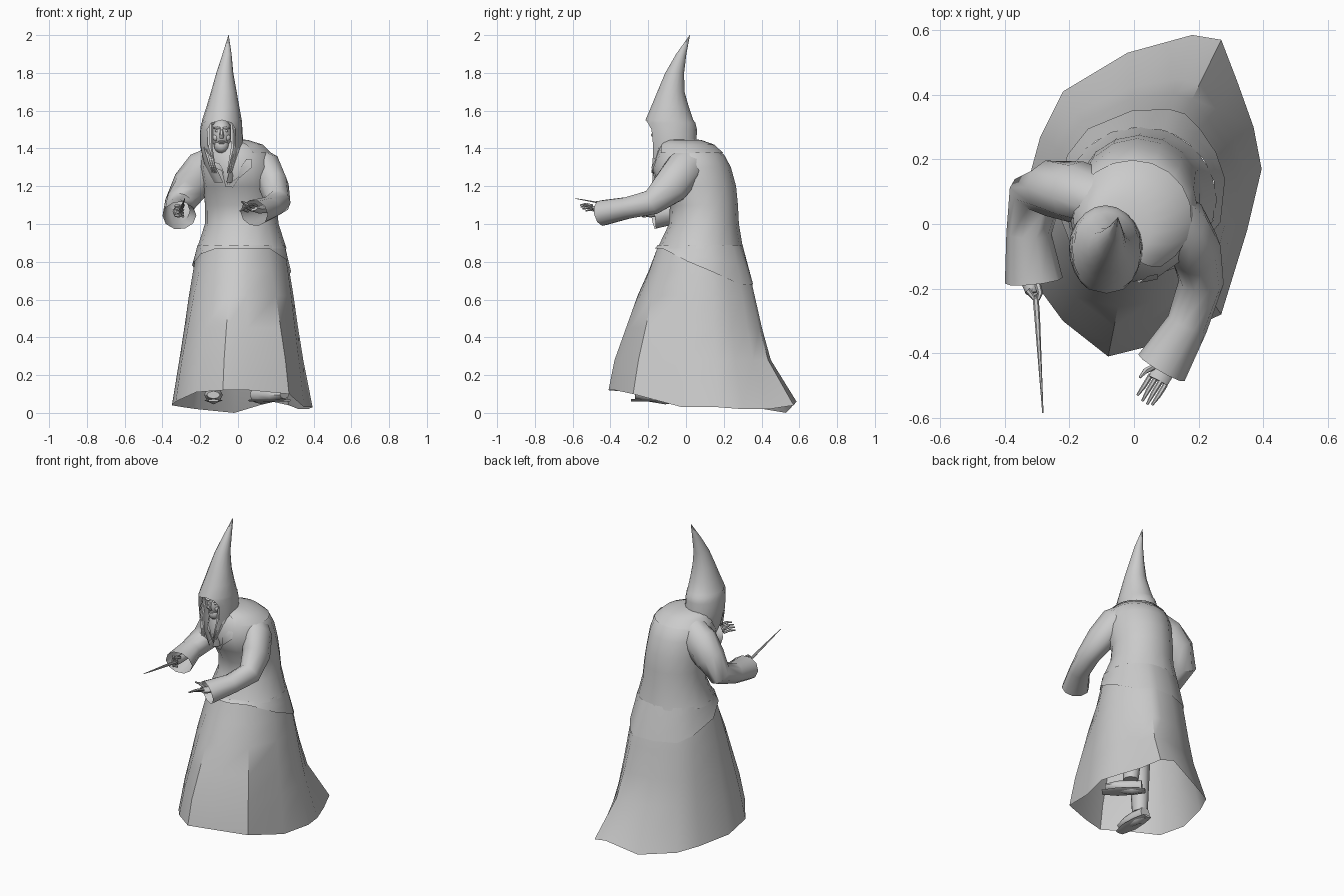
import bpy, bmesh, math
from mathutils import Vector

cube = bpy.data.objects.get("Cube")
if cube:
    bpy.data.objects.remove(cube)

grey = bpy.data.materials.new("plain grey")
grey.use_nodes = True
grey.diffuse_color = (0.6, 0.6, 0.6, 1)
grey.node_tree.nodes["Principled BSDF"].inputs["Base Color"].default_value = (0.6, 0.6, 0.6, 1)


def finish(name, bm, angle=45):
    mesh = bpy.data.meshes.new(name)
    bmesh.ops.recalc_face_normals(bm, faces=bm.faces)
    bm.to_mesh(mesh)
    bm.free()
    mesh.materials.append(grey)
    obj = bpy.data.objects.new(name, mesh)
    bpy.context.collection.objects.link(obj)
    bpy.ops.object.select_all(action="DESELECT")
    obj.select_set(True)
    bpy.context.view_layer.objects.active = obj
    bpy.ops.object.shade_smooth_by_angle(angle=math.radians(angle))
    return obj


def loft(name, rings, closed=True, caps=False, angle=45):
    """Skin a list of equally long point rings."""
    bm = bmesh.new()
    rows = [[bm.verts.new(p) for p in ring] for ring in rings]
    n = len(rows[0])
    for low, high in zip(rows, rows[1:]):
        for i in range(n if closed else n - 1):
            j = (i + 1) % n
            bm.faces.new((low[i], low[j], high[j], high[i]))
    if caps:
        bm.faces.new(rows[0])
        bm.faces.new(rows[-1])
    bmesh.ops.remove_doubles(bm, verts=bm.verts, dist=0.0005)
    return finish(name, bm, angle)


def tube(name, path, sides=8, caps=True, angle=50):
    """Path entries: x, y, z, half width, half thickness."""
    pts = [Vector(p[:3]) for p in path]
    rings = []
    for k, p in enumerate(path):
        t = (pts[min(k + 1, len(pts) - 1)] - pts[max(k - 1, 0)]).normalized()
        up = t.cross(Vector((1, 0, 0))).normalized()
        side = up.cross(t)
        turn = [math.tau * i / sides for i in range(sides)]
        rings.append([pts[k] + side * p[3] * math.cos(a) + up * p[-1] * math.sin(a) for a in turn])
    return loft(name, rings, True, caps, angle)


def ball(name, loc, radii, seg=12):
    bm = bmesh.new()
    bmesh.ops.create_uvsphere(bm, u_segments=seg, v_segments=seg * 2 // 3, radius=1)
    for v in bm.verts:
        v.co = Vector(c + r * x for c, r, x in zip(loc, radii, v.co))
    return finish(name, bm, 60)


# skirt: uneven hem blended up into an elliptical waist
HEM = [(-.08, -.41, .12), (.06, -.375, .12), (.27, -.28, .1), (.35, -.02, .03), (.395, .17, .03),
       (.37, .3, .02), (.32, .44, .02), (.27, .57, .04), (.18, .585, .06), (-.02, .53, 0),
       (-.22, .41, .02), (-.29, .27, .03), (-.35, .05, .04), (-.33, -.15, .06), (-.22, -.3, .11)]
LEVELS = [.1, .28, .45, .62, .75, .88]
FRONT = [1, .88, .65, .42, .2, 0]
BACK = [1, .54, .38, .25, .15, 0]
WAIST = Vector((.02, .075, 0))


def spread(z, table):
    for k in range(len(LEVELS) - 1):
        if z <= LEVELS[k + 1]:
            f = max(0, (z - LEVELS[k]) / (LEVELS[k + 1] - LEVELS[k]))
            return table[k] + f * (table[k + 1] - table[k])
    return 0


def skirt_point(hem, z, grow=1.0):
    a = math.atan2(hem[1] - WAIST.y, hem[0] - WAIST.x)
    back = min(1, max(0, (hem[1] + .4) / .9))
    w = spread(z, FRONT) * (1 - back) + spread(z, BACK) * back
    waist = WAIST + Vector((.235 * math.cos(a), .225 * math.sin(a), 0))
    p = WAIST + (waist.lerp(Vector((hem[0], hem[1], 0)), w) - WAIST) * grow
    return Vector((p.x, p.y, z))


loft("skirt", [HEM] + [[skirt_point(h, z) for h in HEM] for z in LEVELS[1:]], angle=40)

# coat tail: loose layer over the skirt, longer at the back
tail = []
for f in (1, .5, 0):
    row = []
    for h in HEM:
        back = min(1, max(0, (h[1] + .25) / .65))
        row.append(skirt_point(h, .89 - (.02 + .19 * back) * f, 1 + (.06 - .04 * back) * f))
    tail.append(row)
loft("coat_tail", tail, angle=40)


def oval(z, cx, cy, rx, ry, gap=0, n=16):
    """Oval ring starting at the front; gap leaves it open there."""
    g = math.radians(gap)
    steps = [g + (math.tau - 2 * g) * i / n for i in range(n + 1)]
    return [Vector((cx + rx * math.sin(a), cy - ry * math.cos(a), z)) for a in steps]


# torso, hunched forward to the shoulders and closed under the hood
torso = loft("torso", [oval(*r) for r in (
    (.87, .02, .075, .237, .227), (1, .02, .095, .195, .185), (1.1, .015, .095, .19, .18),
    (1.2, .01, .06, .193, .205), (1.3, 0, .03, .2, .208), (1.365, -.005, .025, .185, .178),
    (1.41, -.015, .005, .15, .145), (1.435, -.03, -.015, .1, .1),
    (1.445, -.05, -.03, .001, .001))], closed=False)

# shoulder cowl lying close over the torso
loft("shoulder_cowl", [oval(*r) for r in (
    (1.375, -.005, .022, .184, .176, 28), (1.42, -.018, .003, .15, .147, 25),
    (1.445, -.045, -.015, .1, .095, 20), (1.45, -.06, -.03, .05, .05, 20))], closed=False)

# pointed hood, open around the face
loft("hood", [oval(*r) for r in (
    (1.22, -.07, -.06, .06, .12, 8), (1.32, -.08, -.06, .1, .13, 27),
    (1.42, -.087, -.075, .115, .13, 40), (1.5, -.088, -.08, .112, .138, 42),
    (1.535, -.087, -.085, .108, .135, 30), (1.55, -.085, -.088, .105, .127),
    (1.62, -.08, -.085, .087, .1), (1.7, -.075, -.08, .068, .072), (1.8, -.07, -.06, .045, .05),
    (1.9, -.058, -.025, .024, .027), (2, -.05, .02, .001, .001))], closed=False)

# head and face
FX = -.087
ball("head", (FX, -.09, 1.475), (.056, .075, .085), 16)
ball("jaw", (FX, -.115, 1.415), (.04, .045, .042))
tube("neck", [(FX, -.05, 1.3, .05, .05), (FX, -.06, 1.44, .045, .045)])
tube("nose", [(FX, -.16, 1.5, .007, .007), (FX, -.177, 1.47, .012, .012),
              (FX, -.167, 1.453, .012, .006)], 6)
for side, label in ((1, "left"), (-1, "right")):
    ball(label + "_eye", (FX + side * .023, -.15, 1.492), (.011, .008, .007), 8)
    ball(label + "_brow", (FX + side * .024, -.152, 1.508), (.022, .012, .007), 8)
    ball(label + "_cheek", (FX + side * .03, -.135, 1.457), (.018, .02, .02), 8)
    for k in range(3):
        x = FX + side * (.055 + .012 * k)
        tube(label + "_hair_lock", [(x, -.14 + .015 * k, 1.53, .01, .006),
                                    (x + side * .004, -.165 + .01 * k, 1.4, .012, .007),
                                    (FX + side * (.03 + .01 * k), -.18, 1.27, .003, .003)], 5)
for z in (1.428, 1.437):
    ball("lip", (FX, -.153, z), (.02, .01, .005), 8)


# crossed lapels draped on the chest
def ribbon(name, path, width):
    rows = []
    for f in (-1, 0, 1):
        rows.append([Vector((x + f * width, -.3, z)) for x, z in path])
    obj = loft(name, rows, closed=False)
    wrap = obj.modifiers.new("drape", "SHRINKWRAP")
    wrap.target = torso
    wrap.wrap_method = "NEAREST_SURFACEPOINT"
    wrap.wrap_mode = "ABOVE_SURFACE"
    wrap.offset = .008


ribbon("left_lapel", [(.1, 1.4), (.07, 1.3), (0, 1.2), (-.09, 1.1)], .03)
ribbon("right_lapel", [(-.24, 1.38), (-.21, 1.3), (-.16, 1.22), (-.11, 1.14)], .03)

# sleeves with wide open cuffs
tube("right_sleeve", [(-.1, .08, 1.33, .1, .085), (-.18, .1, 1.285, .11, .095),
                      (-.25, .11, 1.205, .1, .09), (-.305, .09, 1.11, .085, .075),
                      (-.325, -.03, 1.07, .07, .065), (-.31, -.175, 1.045, .09, .075)], 10, False)
tube("left_sleeve", [(.09, .03, 1.32, .09, .095), (.15, -.01, 1.29, .085, .105),
                     (.19, -.08, 1.2, .08, .1), (.208, -.18, 1.115, .07, .07),
                     (.165, -.31, 1.085, .065, .06), (.085, -.445, 1.058, .083, .07)], 10, False)

# left hand, open with spread fingers turned inward
tube("left_hand", [(.15, -.36, 1.08, .025, .022), (.11, -.425, 1.078, .025, .022),
                   (.088, -.46, 1.08, .034, .017), (.075, -.485, 1.083, .032, .014)])
for k in range(4):
    f = k - 1.5
    x, y, z = .075 + f * .015, -.482 - f * .01, 1.083 + f * .01
    tube("left_finger", [(x, y, z, .008, .008), (x - .022, y - .035, z + .008, .0075, .007),
                         (x - .042, y - .075 + abs(f) * .008, z + .002, .004, .004)], 6)
tube("left_thumb", [(.065, -.44, 1.085, .01, .01), (.035, -.455, 1.11, .009, .009),
                    (.018, -.475, 1.118, .004, .004)], 6)

# right hand, closed round a slim rod
tube("right_hand", [(-.32, -.05, 1.06, .024, .024), (-.315, -.16, 1.06, .024, .024),
                    (-.318, -.19, 1.065, .028, .03), (-.315, -.215, 1.07, .02, .026)])
for k in range(4):
    z = 1.095 - .017 * k
    tube("right_finger", [(-.33, -.205, z, .009, .009), (-.31, -.228, z, .009, .009),
                          (-.288, -.215, z - .004, .007, .007)], 6)
tube("right_thumb", [(-.3, -.18, 1.085, .01, .01), (-.29, -.215, 1.1, .009, .009),
                     (-.297, -.235, 1.1, .005, .005)], 6)
tube("rod", [(-.312, -.14, 1.05, .01, .01), (-.3, -.28, 1.08, .009, .009),
             (-.282, -.585, 1.135, .002, .002)], 6)

# legs and boots under the skirt; the left foot trails and turns outward
for label, x, y, turn in (("left", .16, .11, .8), ("right", -.13, -.15, 0)):
    z = .06
    tube(label + "_leg", [(x * .6, y * .5 + .1, .8, .08, .08), (x * .9, y + .06, .45, .065, .065),
                          (x, y + .05, z + .06, .045, .05)])
    for part, lift, path in (
            ("_boot", .035, ((.1, .035, .04), (.04, .045, .05), (-.05, .05, .035), (-.12, .035, .02))),
            ("_sole", .006, ((.12, .03, .007), (.05, .045, .007), (-.05, .05, .007), (-.14, .03, .007)))):
        tube(label + part, [(x - d * math.sin(turn), y + d * math.cos(turn), z + lift, w, h)
                            for d, w, h in path])
